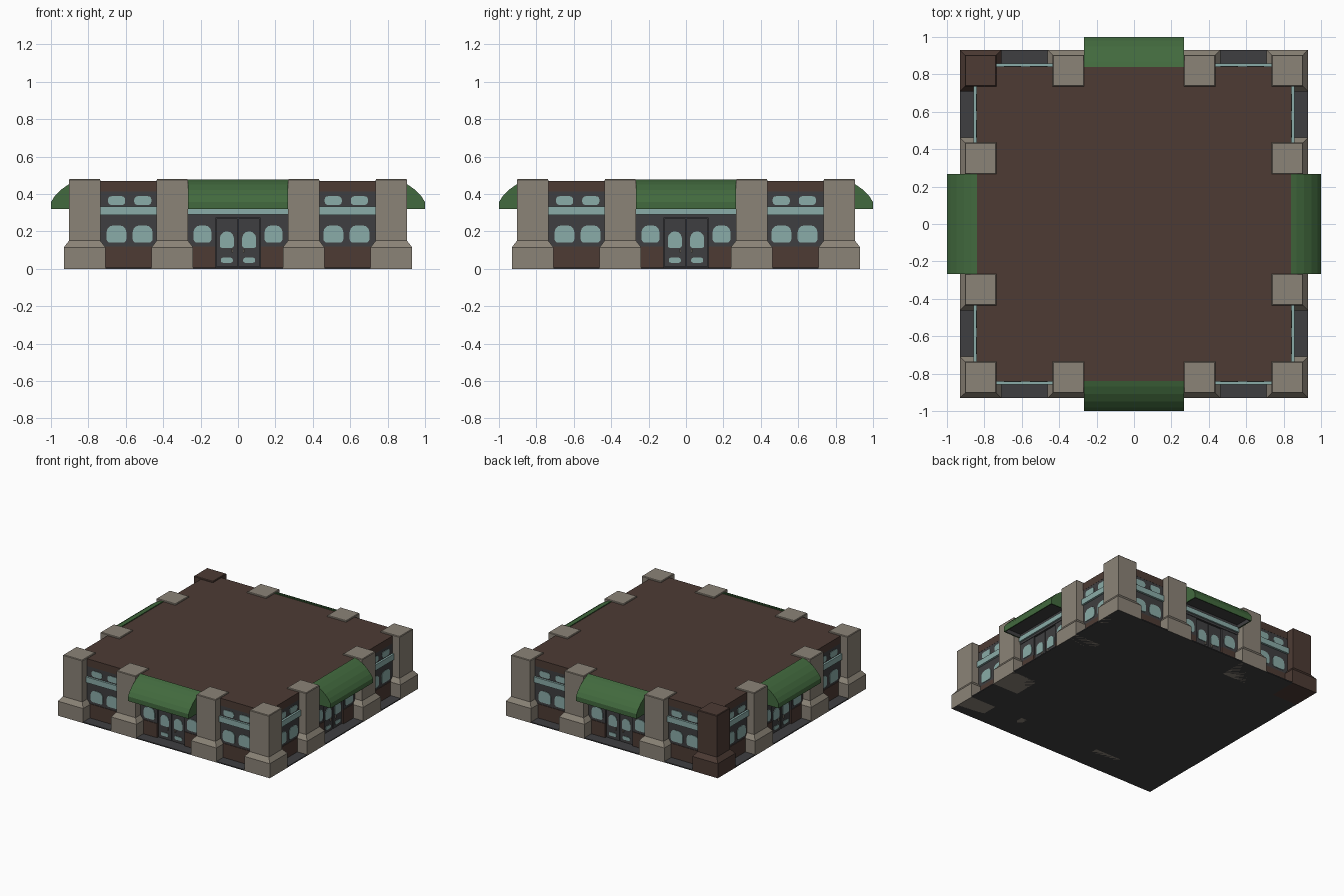
import bpy, bmesh, math

if "Cube" in bpy.data.objects:
    bpy.data.objects.remove(bpy.data.objects["Cube"])


def mat(name, r, g, b):
    m = bpy.data.materials.new(name)
    lin = [((c / 255 + 0.055) / 1.055) ** 2.4 for c in (r, g, b)]
    m.diffuse_color = (*lin, 1)
    m.use_nodes = True
    m.node_tree.nodes["Principled BSDF"].inputs["Base Color"].default_value = m.diffuse_color
    return m


STONE = mat("warm grey stone", 139, 131, 119)
BROWN = mat("dark brown", 77, 59, 52)
DARK = mat("charcoal", 63, 63, 65)
GLASS = mat("pale teal", 138, 172, 168)
GREEN = mat("awning green", 66, 106, 62)


def finish(bm, name, *mats):
    bmesh.ops.recalc_face_normals(bm, faces=bm.faces)
    me = bpy.data.meshes.new(name)
    bm.to_mesh(me)
    bm.free()
    for m in mats:
        me.materials.append(m)
    ob = bpy.data.objects.new(name, me)
    bpy.context.collection.objects.link(ob)
    return ob


def loft(name, rings, m):
    """Closed solid through equal-length rings of points."""
    bm = bmesh.new()
    vs = [[bm.verts.new(p) for p in r] for r in rings]
    n = len(vs[0])
    for a, b in zip(vs, vs[1:]):
        for i in range(n):
            bm.faces.new((a[i], a[(i + 1) % n], b[(i + 1) % n], b[i]))
    bm.faces.new(vs[0])
    bm.faces.new(vs[-1])
    return finish(bm, name, m)


def prism(name, pts, y0, y1, m):
    """Front-facing outline (x, z) extruded in depth."""
    return loft(name, [[(x, y, z) for x, z in pts] for y in (y0, y1)], m)


def slab(name, x0, x1, z0, z1, y0, y1, m):
    return prism(name, [(x0, z0), (x1, z0), (x1, z1), (x0, z1)], y0, y1, m)


def pane_outline(x0, x1, z0, z1, rb, rt):
    """Rectangle with rounded bottom (rb) and top (rt) corners."""
    pts = []
    for cx, cz, r, a0 in ((x1 - rb, z0 + rb, rb, -90), (x1 - rt, z1 - rt, rt, 0),
                          (x0 + rt, z1 - rt, rt, 90), (x0 + rb, z0 + rb, rb, 180)):
        for k in range(4):
            a = math.radians(a0 + 30 * k)
            pts.append((cx + r * math.cos(a), cz + r * math.sin(a)))
    return pts


def pane(name, x0, x1, z0, z1, rb, rt, y):
    return prism(name, pane_outline(x0, x1, z0, z1, rb, rt), y + 0.003, y - 0.004, GLASS)


def pillar(name, cx, cy, m):
    rings = []
    for h, z in ((0.111, 0), (0.111, 0.115), (0.084, 0.15), (0.084, 0.475), (0.080, 0.48)):
        rings.append([(cx + sx * h, cy + sy * h, z)
                      for sx, sy in ((-1, -1), (1, -1), (1, 1), (-1, 1))])
    return loft(name, rings, m)


# central body: paving plate, charcoal core, brown roof
slab("paving", -0.93, 0.93, 0, 0.008, -0.93, 0.93, DARK)
slab("core", -0.82, 0.82, 0.008, 0.42, -0.82, 0.82, DARK)
slab("roof", -0.842, 0.842, 0.412, 0.47, -0.842, 0.842, BROWN)

# one facade, built facing -y
W = -0.845
parts = []
for s in (-1, 1):
    def bx(a, b):
        return sorted((s * a, s * b))

    parts.append(pillar("mid_pillar", s * 0.351, -0.82, STONE))
    # window bay between the pillars
    parts.append(slab("bay_base", *bx(0.42, 0.76), 0.008, 0.12, W, -0.81, BROWN))
    parts.append(slab("bay_panel", *bx(0.42, 0.76), 0.12, 0.412, W + 0.004, -0.81, DARK))
    parts.append(slab("bay_band", *bx(0.42, 0.76), 0.287, 0.332, W - 0.012, -0.81, GLASS))
    for a in (0.457, 0.597):
        parts.append(pane("lower_window", *bx(a, a + 0.106), 0.14, 0.232, 0.018, 0.036, W + 0.004))
        parts.append(pane("upper_window", *bx(a + 0.006, a + 0.098), 0.341, 0.388, 0.018, 0.018, W + 0.004))
    # side lights beside the entrance
    parts.append(slab("entrance_base", *bx(0.12, 0.29), 0.008, 0.12, W, -0.81, BROWN))
    parts.append(slab("entrance_panel", *bx(0.12, 0.29), 0.12, 0.28, W + 0.004, -0.81, DARK))
    parts.append(pane("side_window", *bx(0.142, 0.238), 0.14, 0.232, 0.018, 0.036, W + 0.004))
    # door leaf with arched pane, kick pane and handle
    parts.append(slab("door", *bx(0.003, 0.115), 0.01, 0.27, -0.832, -0.81, DARK))
    parts.append(pane("door_window", *bx(0.022, 0.097), 0.112, 0.2, 0.012, 0.036, -0.832))
    parts.append(pane("door_kick_pane", *bx(0.027, 0.092), 0.032, 0.06, 0.012, 0.013, -0.832))
    parts.append(slab("door_handle", *bx(0.026, 0.036), 0.088, 0.106, -0.842, -0.83, STONE))
parts.append(slab("lintel", -0.29, 0.29, 0.272, 0.412, W, -0.81, DARK))
parts.append(slab("lintel_band", -0.27, 0.27, 0.29, 0.328, W - 0.012, -0.81, GLASS))

# curved awning with a dark recessed underside
prof = [(-0.84, 0.32), (-1, 0.32), (-1, 0.357), (-0.98, 0.388), (-0.95, 0.42),
        (-0.908, 0.45), (-0.87, 0.468), (-0.84, 0.477)]
awning = loft("awning", [[(x, y, z) for y, z in prof] for x in (-0.266, 0.266)], GREEN)
awning.data.materials.append(DARK)
bm = bmesh.new()
bm.from_mesh(awning.data)
under = [f for f in bm.faces if f.normal.z < -0.9]
rim = bmesh.ops.inset_region(bm, faces=under, thickness=0.012)["faces"]
inner = [f for f in bm.faces if f.normal.z < -0.9 and f not in rim]
walls = bmesh.ops.extrude_face_region(bm, geom=inner)["geom"]
cap = [f for f in walls if isinstance(f, bmesh.types.BMFace)]
bmesh.ops.translate(bm, verts=list({v for f in cap for v in f.verts}), vec=(0, 0, 0.03))
bmesh.ops.delete(bm, geom=[f for f in inner if f.is_valid and f not in cap], context='FACES_ONLY')
for f in cap:
    f.material_index = 1
    for e in f.edges:
        for g in e.link_faces:
            g.material_index = 1
bmesh.ops.recalc_face_normals(bm, faces=bm.faces)
bm.to_mesh(awning.data)
bm.free()
parts.append(awning)

# repeat the facade on all four sides
for k in range(1, 4):
    for p in parts:
        q = p.copy()
        q.rotation_euler.z = k * math.pi / 2
        bpy.context.collection.objects.link(q)

# corner pillars; the back left one is brown
for sx in (-1, 1):
    for sy in (-1, 1):
        pillar("corner_pillar", sx * 0.82, sy * 0.82, BROWN if (sx, sy) == (-1, 1) else STONE)
